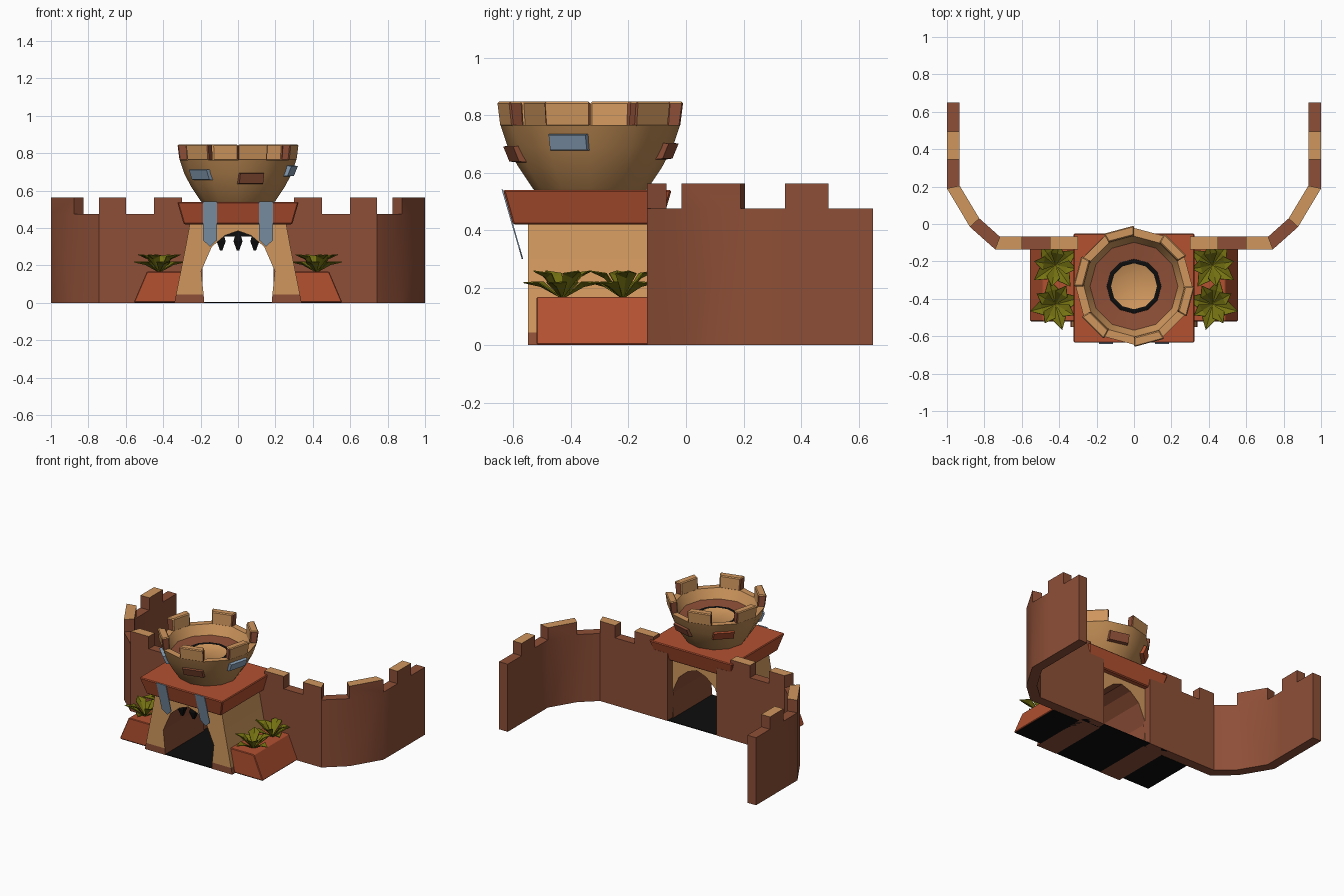
import bpy, bmesh, math
from mathutils import Vector

if "Cube" in bpy.data.objects:
    bpy.data.objects.remove(bpy.data.objects["Cube"])


def material(name, r, g, b):
    m = bpy.data.materials.new(name)
    m.diffuse_color = (r, g, b, 1)
    m.use_nodes = True
    m.node_tree.nodes["Principled BSDF"].inputs["Base Color"].default_value = m.diffuse_color
    return m


SAND = material("sand stone", .63, .31, .11)
TAN = material("tan stone", .50, .25, .085)
BROWN = material("brown stone", .27, .078, .038)
RED = material("red clay", .45, .082, .03)
BLUE = material("blue grey", .25, .36, .49)
GREEN = material("olive leaf", .18, .17, .006)
BLACK = material("black", .004, .004, .004)
CY = -.333          # tower centre in y


def finish(name, bm, mats, rule=None, smooth=0, bevel=0, recalc=True):
    """Turn a bmesh into a named object, colouring faces by a rule."""
    if recalc:
        bmesh.ops.recalc_face_normals(bm, faces=bm.faces)
    if rule:
        bm.normal_update()
        for f in bm.faces:
            f.material_index = rule(f)
    me = bpy.data.meshes.new(name)
    bm.to_mesh(me)
    bm.free()
    ob = bpy.data.objects.new(name, me)
    bpy.context.collection.objects.link(ob)
    for m in mats:
        me.materials.append(m)
    if bevel:
        b = ob.modifiers.new("bevel", 'BEVEL')
        b.width, b.segments = bevel, 1
    if smooth:
        bpy.ops.object.select_all(action='DESELECT')
        bpy.context.view_layer.objects.active = ob
        ob.select_set(True)
        bpy.ops.object.shade_smooth_by_angle(angle=math.radians(smooth))
    return ob


def loft(bm, bottom, top):
    """Closed solid between two matching loops."""
    a = [bm.verts.new(p) for p in bottom]
    b = [bm.verts.new(p) for p in top]
    n = len(a)
    for i in range(n):
        bm.faces.new((a[i], a[(i + 1) % n], b[(i + 1) % n], b[i]))
    bm.faces.new(a[::-1])
    bm.faces.new(b)


def rect(x0, x1, y0, y1, z):
    return [(x0, y0, z), (x1, y0, z), (x1, y1, z), (x0, y1, z)]


# Curtain walls: a bent strip, every second cell raised as a merlon
OUTER = [(.19, -.135), (.30, -.135), (.45, -.135), (.60, -.135), (.743, -.135),
         (.877, -.016), (1, .19), (1, .345), (1, .495), (1, .65)]
INNER = [(.19, -.068), (.30, -.068), (.45, -.068), (.60, -.068), (.717, -.068),
         (.827, .03), (.932, .205), (.932, .345), (.932, .495), (.932, .65)]
for s, side in ((1, "right"), (-1, "left")):
    bm = bmesh.new()
    rows = []
    for (ox, oy), (ix, iy) in zip(OUTER, INNER):
        rows.append([bm.verts.new(p) for p in ((s * ox, oy, 0), (s * ox, oy, .475),
                                               (s * ix, iy, .475), (s * ix, iy, 0))])
    tops = []
    for i in range(len(rows) - 1):
        a, b = rows[i], rows[i + 1]
        for k in range(4):
            f = bm.faces.new((a[k], b[k], b[(k + 1) % 4], a[(k + 1) % 4]))
            if k == 1 and i % 2:
                tops.append(f)
    bm.faces.new(rows[0])
    bm.faces.new(rows[-1][::-1])
    for f in tops:
        ret = bmesh.ops.extrude_discrete_faces(bm, faces=[f])["faces"][0]
        for v in ret.verts:
            v.co.z = .562
    bmesh.ops.remove_doubles(bm, verts=bm.verts, dist=1e-5)
    finish(side + "_curtain_wall", bm, [BROWN, SAND],
           lambda f: int(f.calc_center_median().z > .55), smooth=35)

# Gatehouse: arch section in pairs (outer, inner), run along y
PAIRS = [((.34, 0), (.18, 0)), ((.331, .045), (.184, .045)), ((.306, .17), (.197, .17)),
         ((.28, .30), (.14, .30)), ((.257, .425), (.07, .36)), ((0, .425), (0, .385))]
bm = bmesh.new()
for s in (1, -1):
    rings = []
    for (ox, oz), (ix, iz) in PAIRS:
        rings.append([bm.verts.new(p) for p in ((s * ox, -.55, oz), (s * ix, -.55, iz),
                                                (s * ix, -.12, iz), (s * ox, -.12, oz))])
    bm.faces.new(rings[0])
    for a, b in zip(rings, rings[1:]):
        for k in range(4):
            bm.faces.new((a[k], a[(k + 1) % 4], b[(k + 1) % 4], b[k]))
bmesh.ops.remove_doubles(bm, verts=bm.verts, dist=1e-5)


def gate_rule(f):
    c, n = f.calc_center_median(), f.normal
    inside = abs(n.y) < .5 and (n.x * c.x < -.01 or (n.z < -.3 and c.z > .1 and abs(c.x) < .2))
    return int(c.z < .045 or inside)


finish("gatehouse_arch", bm, [SAND, BROWN], gate_rule)

# Flared slab above the gate
bm = bmesh.new()
loft(bm, rect(-.29, .29, -.602, -.085, .42), rect(-.325, .325, -.636, -.05, .54))
finish("gate_slab", bm, [RED], bevel=.006)

# Dark gate floor and underside
bm = bmesh.new()
loft(bm, rect(-.335, .335, -.548, -.07, 0), rect(-.335, .335, -.548, -.07, .005))
for s in (1, -1):
    x0, x1 = sorted((s * .30, s * .55))
    loft(bm, rect(x0, x1, -.515, -.137, -.0), rect(x0, x1, -.515, -.137, .004))
finish("gate_floor", bm, [BLACK])

# Portcullis spikes
bm = bmesh.new()
loft(bm, rect(-.12, .12, -.50, -.48, .355), rect(-.09, .09, -.50, -.48, .385))
for x in (-.09, 0, .09):
    loft(bm, rect(x - .007, x + .007, -.497, -.483, .28), rect(x - .024, x + .024, -.51, -.47, .33))
    loft(bm, rect(x - .024, x + .024, -.51, -.47, .33), rect(x - .012, x + .012, -.50, -.48, .37))
finish("portcullis_spikes", bm, [BLACK])

# Banners hanging along the slab slope
for s, side in ((1, "right"), (-1, "left")):
    bm = bmesh.new()
    outline = [(-.037, .541), (.037, .541), (.037, .335), (0, .30), (-.037, .335)]
    pts = [(s * .15 + x, -.641 + (.541 - z) * .29, z) for x, z in outline]
    loft(bm, pts, [(x, y + .005, z) for x, y, z in pts])
    finish(side + "_banner", bm, [BLUE])

# Tower bowl: twelve-sided lathe with a coloured floor
PROFILE = [(.19, .535), (.20, .545), (.25, .62), (.287, .69), (.312, .765), (.268, .765),
           (.235, .70), (.146, .69), (.143, .692), (.126, .692), (.123, .69), (0, .69)]
RINGMAT = [0, 0, 0, 0, 1, 1, 2, 3, 3, 3, 1]
bm = bmesh.new()
loops = []
for r, z in PROFILE:
    loops.append([bm.verts.new((r * math.cos(t), CY + r * math.sin(t), z))
                  for t in (math.radians(30 * i) for i in range(12))])
for j, (a, b) in enumerate(zip(loops, loops[1:])):
    for i in range(12):
        f = bm.faces.new((a[i], a[(i + 1) % 12], b[(i + 1) % 12], b[i]))
        f.material_index = RINGMAT[j]
bmesh.ops.remove_doubles(bm, verts=bm.verts, dist=1e-5)
finish("tower_bowl", bm, [TAN, SAND, BROWN, BLACK], smooth=40)

# Tower merlons on every second side
bm = bmesh.new()
for i in range(6):
    t0, t1 = math.radians(60 * i + 30), math.radians(60 * i + 60)

    def sector(ro, ri, z):
        return [(r * math.cos(t), CY + r * math.sin(t), z)
                for r, t in ((ro, t0), (ro, t1), (ri, t1), (ri, t0))]
    loft(bm, sector(.314, .266, .76), sector(.325, .272, .847))


def merlon_rule(f):
    c = f.calc_center_median() - Vector((0, CY, 0))
    c.z = 0
    return int(abs(f.normal.z) < .5 and abs(f.normal.dot(c.normalized())) < .6)


finish("tower_merlons", bm, [SAND, BROWN], merlon_rule, bevel=.006)

# Raised bricks on the tower, as tapered blocks
for n, (deg, z, mat) in enumerate(((345, .705, BLUE), (285, .665, BROWN), (225, .685, BLUE),
                                   (135, .68, RED), (75, .675, BROWN))):
    t = math.radians(deg)
    rad, tan = Vector((math.cos(t), math.sin(t), 0)), Vector((-math.sin(t), math.cos(t), 0))
    base = .278 + (z - .69) * .45

    def brick(off, w, h):
        return [Vector((0, CY, z + dz)) + rad * (base + off + dz * .42) + tan * dx
                for dx, dz in ((-w, -h), (w, -h), (w, h), (-w, h))]
    bm = bmesh.new()
    loft(bm, brick(-.03, .075, .032), brick(.018, .066, .026))
    finish("tower_brick_%d" % n, bm, [mat])

# Planters and their leafy plants beside the gate
for s, side in ((1, "right"), (-1, "left")):
    bm = bmesh.new()
    b0, b1 = sorted((s * .25, s * .557))
    t0, t1 = sorted((s * .25, s * .487))
    loft(bm, rect(b0, b1, -.52, -.13, .003), rect(t0, t1, -.52, -.13, .167))
    finish(side + "_planter", bm, [RED], bevel=.004)

    bm = bmesh.new()
    for k, (px, py) in enumerate(((.42, -.22), (.42, -.43))):
        for i in range(8):
            a = math.radians(45 * i + 20 * k + 10)
            size = .14 if i % 2 else .115
            lift = .055 if i % 2 else .095
            d = Vector((math.cos(a), math.sin(a), 0))
            w = Vector((-d.y, d.x, 0)) * .036
            o = Vector((px, py, .165))
            mid = o + d * size * .55 + Vector((0, 0, lift * .75))
            tip = o + d * size + Vector((0, 0, lift))
            pts = [o, mid + w + Vector((0, 0, .015)), tip, mid - w + Vector((0, 0, .015)), mid]
            vs = [bm.verts.new((s * p.x, p.y, p.z)) for p in pts]
            for tri in ((0, 4, 1), (4, 2, 1), (0, 3, 4), (4, 3, 2)):
                bm.faces.new([vs[q] for q in (tri if s < 0 else tri[::-1])])
    for f in bm.faces:
        f.normal_update()
        if f.normal.z < 0:
            f.normal_flip()
    plant = finish(side + "_plant", bm, [GREEN], recalc=False)
    m = plant.modifiers.new("thickness", 'SOLIDIFY')
    m.thickness = .004
